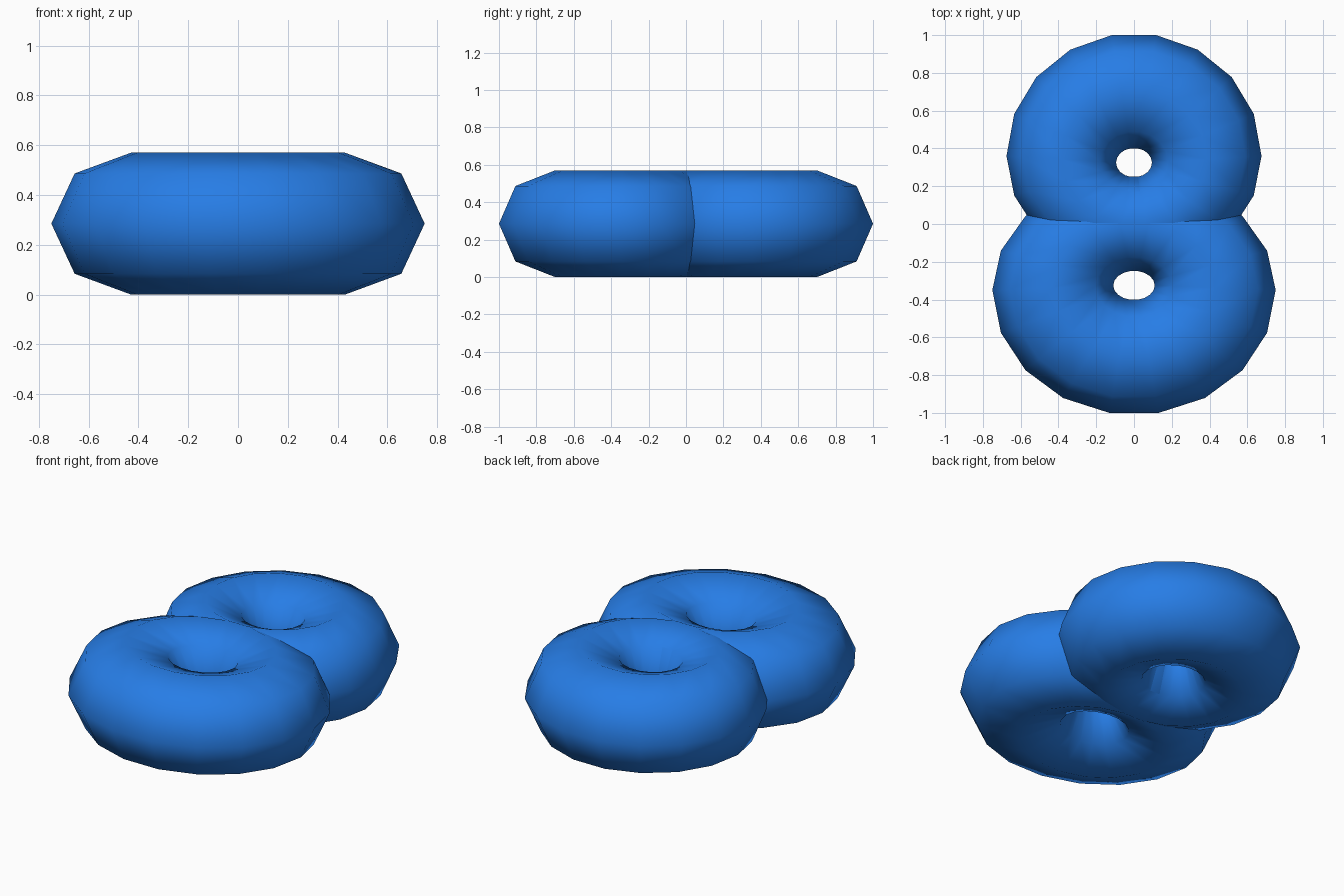
import bpy, bmesh, math

if "Cube" in bpy.data.objects:
    bpy.data.objects.remove(bpy.data.objects["Cube"])

blue = bpy.data.materials.new("blue")
blue.diffuse_color = (0.02, 0.205, 0.79, 1)
blue.use_nodes = True
blue.node_tree.nodes["Principled BSDF"].inputs["Base Color"].default_value = blue.diffuse_color

SEGMENTS, SIDES, HALF_HEIGHT = 18, 8, 0.285


def ring(name, side, width, centre, far, near, hole_x):
    """Oval ring with an octagonal tube; side is -1 (front) or 1 (back)."""
    bm = bmesh.new()
    loops = []
    for i in range(SEGMENTS):
        a = 2 * math.pi * i / SEGMENTS
        c, s = math.cos(a), math.sin(a)
        outer = (width * c, side * (centre + (far if s > 0 else near) * s))
        inner = (hole_x * c, side * (0.325 + 0.077 * s))
        loop = []
        for j in range(SIDES):
            b = 2 * math.pi * j / SIDES
            t = (1 + math.cos(b)) / 2
            x, y = (inner[k] + (outer[k] - inner[k]) * t for k in (0, 1))
            loop.append(bm.verts.new((x, y, HALF_HEIGHT * (1 + math.sin(b)))))
        loops.append(loop)
    for i in range(SEGMENTS):
        p, q = loops[i], loops[(i + 1) % SEGMENTS]
        for j in range(SIDES):
            k = (j + 1) % SIDES
            bm.faces.new((p[j], q[j], q[k], p[k])).smooth = True
    bmesh.ops.recalc_face_normals(bm, faces=bm.faces)
    mesh = bpy.data.meshes.new(name)
    bm.to_mesh(mesh)
    bm.free()
    mesh.materials.append(blue)
    bpy.context.collection.objects.link(bpy.data.objects.new(name, mesh))


# Two overlapping rings sharing the middle bar
ring("large_front_ring", -1, 0.75, 0.35, 0.66, 0.61, 0.11)
ring("small_back_ring", 1, 0.675, 0.36, 0.65, 0.61, 0.095)
